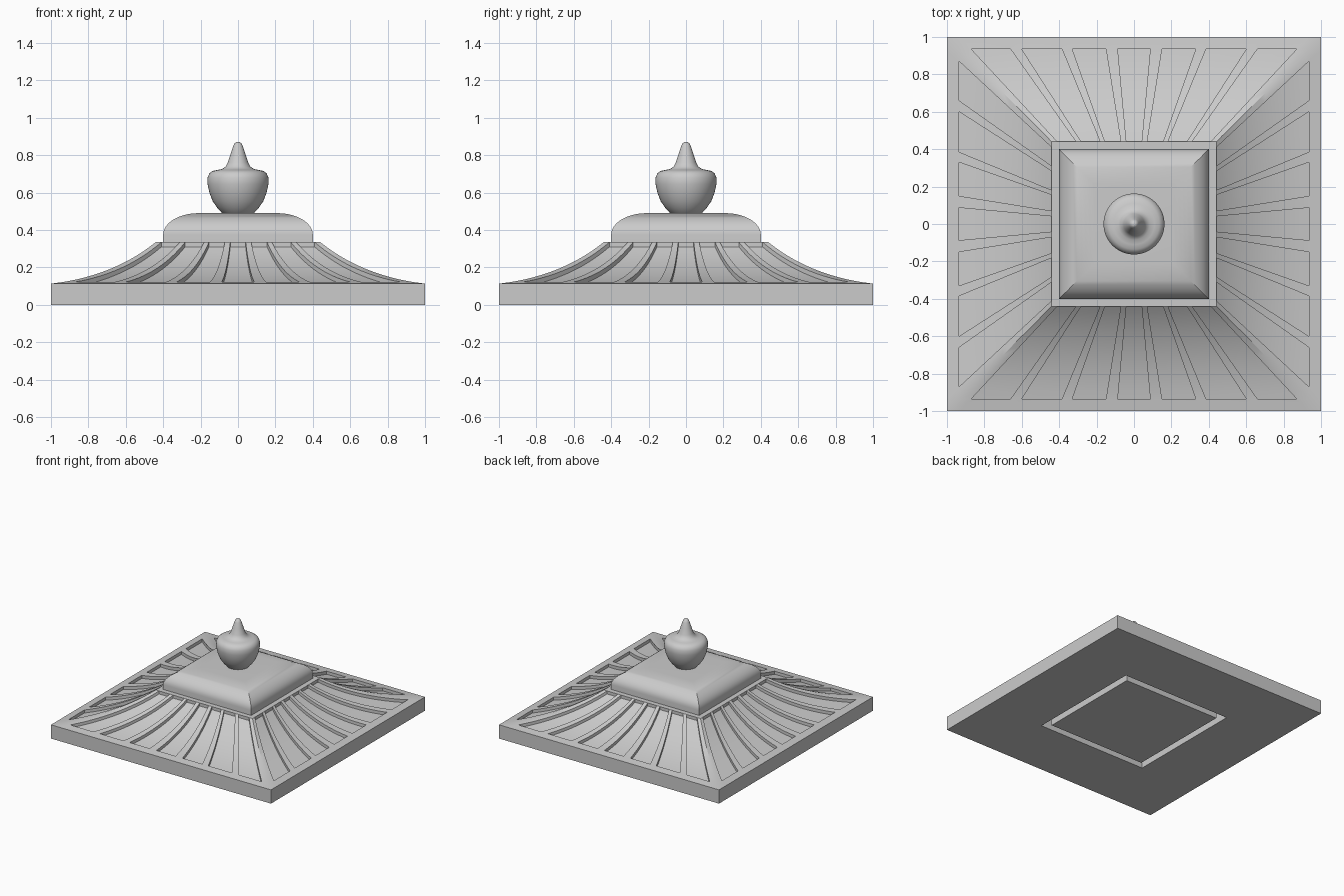
import bpy
import bmesh
import math
from mathutils import Matrix, Vector

cube = bpy.data.objects.get("Cube")
if cube:
    bpy.data.objects.remove(cube, do_unlink=True)

# Single stone colour
stone = bpy.data.materials.new("grey_stone")
stone.use_nodes = True
stone.diffuse_color = (0.6, 0.6, 0.6, 1)
stone.node_tree.nodes["Principled BSDF"].inputs["Base Color"].default_value = (0.6, 0.6, 0.6, 1)


def finish(bm, name, angle=30):
    bmesh.ops.remove_doubles(bm, verts=bm.verts, dist=0.0005)
    mesh = bpy.data.meshes.new(name)
    bm.to_mesh(mesh)
    bm.free()
    obj = bpy.data.objects.new(name, mesh)
    bpy.context.collection.objects.link(obj)
    mesh.materials.append(stone)
    bpy.ops.object.select_all(action='DESELECT')
    obj.select_set(True)
    bpy.context.view_layer.objects.active = obj
    bpy.ops.object.shade_smooth_by_angle(angle=math.radians(angle))
    return obj


def loft(bm, profile, sides, cap_start=False, cap_end=False):
    """Stack regular rings given as (radius, height); four sides give a square."""
    square = sides == 4
    scale = math.sqrt(2) if square else 1
    start = -math.pi / 4 if square else 0
    rings = []
    for radius, z in profile:
        angles = [start + math.tau * i / sides for i in range(sides)]
        rings.append([bm.verts.new((radius * scale * math.cos(a),
                                    radius * scale * math.sin(a), z)) for a in angles])
    for a, b in zip(rings, rings[1:]):
        for i in range(sides):
            j = (i + 1) % sides
            bm.faces.new((a[i], a[j], b[j], b[i]))
    if cap_start:
        bm.faces.new(rings[0][::-1])
    if cap_end:
        bm.faces.new(rings[-1])


# Concave roof: plinth, then four sweeping sides with recessed radiating panels
INNER, RIM, EAVE, DEPTH = 0.44, 0.935, 0.113, 0.025
TOP = 0.335


def curve(t):
    ends = Vector((1, EAVE)), Vector((0.67, 0.15)), Vector((INNER, TOP))
    return ends[0] * (1 - t) ** 2 + ends[1] * 2 * t * (1 - t) + ends[2] * t * t


rim_t = min((i / 2000 for i in range(2001)), key=lambda t: abs(curve(t).x - RIM))
rows = [curve(0)] + [curve(rim_t + (1 - rim_t) * i / 14) for i in range(15)]
panels = [(0, 0.087), (0.15, 0.33), (0.385, 0.6), (0.66, 0.87)]
half = [edge / RIM for pair in panels for edge in pair][1:]
columns = [-1] + [-u for u in reversed(half)] + half + [1]

roof = bmesh.new()
loft(roof, [(INNER, 0.25), (0.495, 0.25), (0.495, 0), (1, 0), (1, EAVE)], 4)


def point(u, row, drop, turn):
    return roof.verts.new(turn @ Vector((u * row.x, -row.x, row.y - drop)))


def quad(turn, *corners):
    roof.faces.new([point(*c, turn) for c in corners])


for side in range(4):
    turn = Matrix.Rotation(side * math.pi / 2, 3, 'Z')
    for c, (u0, u1) in enumerate(zip(columns, columns[1:])):
        for r, (low, high) in enumerate(zip(rows, rows[1:])):
            recessed = c % 2 == 1 and r > 0
            d = DEPTH if recessed else 0
            quad(turn, (u0, low, d), (u1, low, d), (u1, high, d), (u0, high, d))
            if recessed:
                quad(turn, (u0, low, d), (u0, high, d), (u0, high, 0), (u0, low, 0))
                quad(turn, (u1, high, d), (u1, low, d), (u1, low, 0), (u1, high, 0))
                if r == 1:
                    quad(turn, (u1, low, d), (u0, low, d), (u0, low, 0), (u1, low, 0))
finish(roof, "fluted_roof")

# Square core that carries the cap and closes the panels at their top
core = bmesh.new()
loft(core, [(INNER, 0), (INNER, TOP)], 4, True, True)
finish(core, "square_core")

# Cushion cap with rounded shoulders
cap = bmesh.new()
shoulder = [(0.21 + 0.19 * math.cos(a), 0.375 + 0.115 * math.sin(a))
            for a in (math.pi / 2 * i / 12 for i in range(13))]
loft(cap, [(0.4, TOP - 0.02)] + shoulder, 4, True, True)
finish(cap, "cushion_cap")

# Turned finial
finial = bmesh.new()
loft(finial, [(0.06, 0.475), (0.085, 0.49), (0.112, 0.52), (0.135, 0.553), (0.153, 0.6),
              (0.163, 0.645), (0.163, 0.68), (0.153, 0.703), (0.135, 0.716),
              (0.11, 0.721), (0.085, 0.726), (0.066, 0.739), (0.055, 0.76),
              (0.04, 0.805), (0.026, 0.847), (0.018, 0.864), (0.008, 0.87)],
     48, True, True)
finish(finial, "finial", 60)
